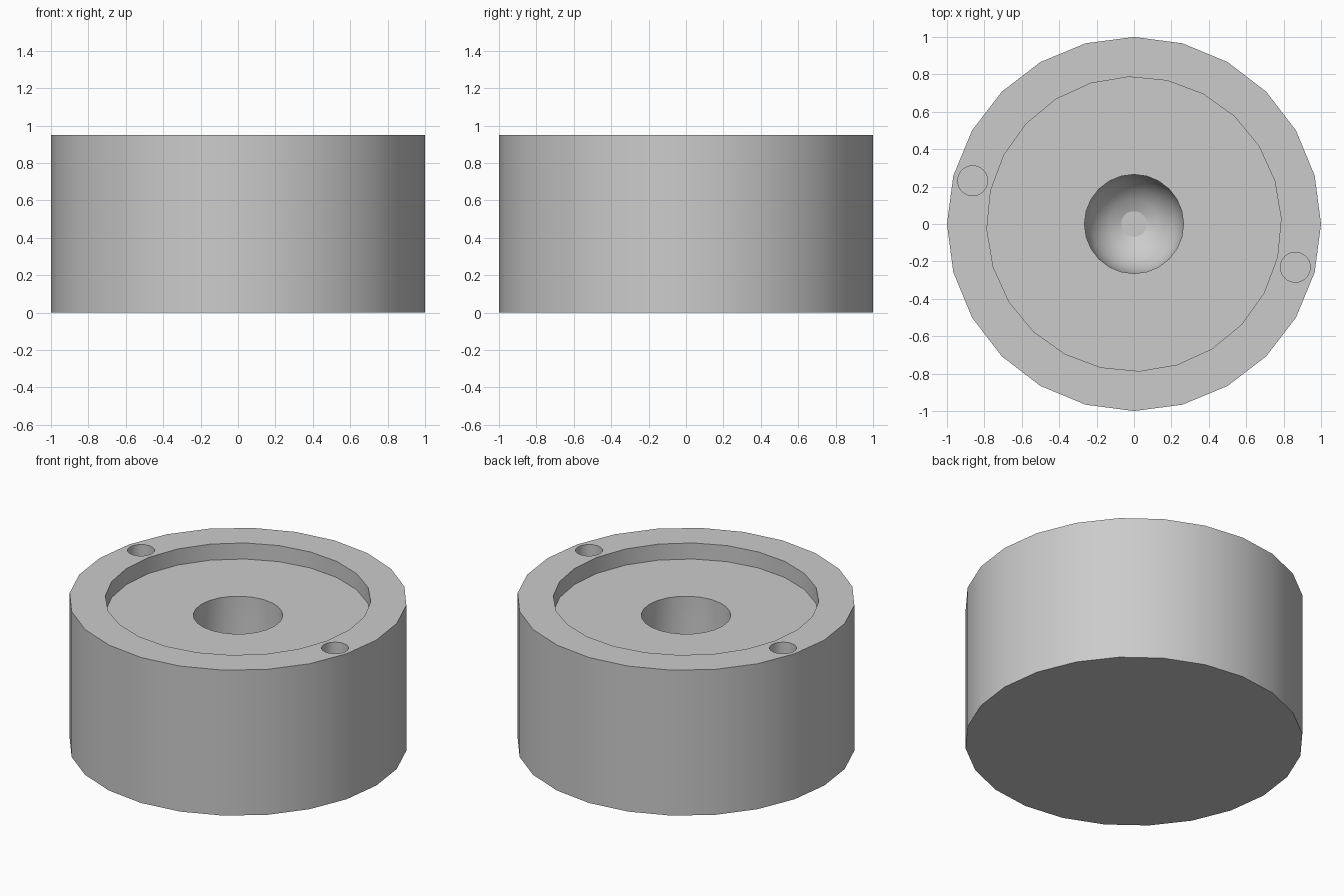
import bpy
import bmesh
from math import sin, cos, radians, tau

cube = bpy.data.objects.get("Cube")
if cube:
    bpy.data.objects.remove(cube, do_unlink=True)

HEIGHT = 0.95
FLOOR = 0.845      # recess floor
ABOVE = 1.1        # cutters reach past the top face
SIDES = 24

grey = bpy.data.materials.new("plain grey")
grey.use_nodes = True
grey.diffuse_color = (0.6, 0.6, 0.6, 1)
grey.node_tree.nodes["Principled BSDF"].inputs["Base Color"].default_value = (0.6, 0.6, 0.6, 1)


def lathe(name, profile, sides=SIDES, turn=0.0, centre=(0, 0)):
    """Closed solid of revolution; profile is (radius, z) from bottom to top."""
    bm = bmesh.new()
    rings = []
    for r, z in profile:
        angles = [radians(turn) + tau * i / sides for i in range(sides)]
        rings.append([bm.verts.new((centre[0] + r * cos(a), centre[1] + r * sin(a), z))
                      for a in angles])
    for low, high in zip(rings, rings[1:]):
        for i in range(sides):
            j = (i + 1) % sides
            bm.faces.new((low[i], low[j], high[j], high[i]))
    bm.faces.new(rings[0][::-1])
    bm.faces.new(rings[-1])
    mesh = bpy.data.meshes.new(name)
    bm.to_mesh(mesh)
    bm.free()
    mesh.materials.append(grey)
    obj = bpy.data.objects.new(name, mesh)
    bpy.context.collection.objects.link(obj)
    return obj


# Main drum
body = lathe("round_base", [(1, 0), (1, HEIGHT)])

# Wide shallow recess
cutters = [lathe("recess_cutter", [(0.787, FLOOR), (0.787, ABOVE)], turn=2)]

# Central bore with a hemispherical bottom
R, BOWL_Z = 0.265, 0.45
bowl = [(R * sin(radians(a)), BOWL_Z - R * cos(radians(a))) for a in range(15, 91, 15)]
cutters.append(lathe("bore_cutter", bowl + [(R, ABOVE)]))

# Two opposite pin holes in the rim
for side, angle in (("left", -15), ("right", 165)):
    a = radians(angle)
    cutters.append(lathe(side + "_pin_hole_cutter", [(0.08, 0.7), (0.08, ABOVE)], 32,
                         centre=(0.893 * cos(a), 0.893 * sin(a))))

# Cut the openings, then drop the cutters
bpy.ops.object.select_all(action="DESELECT")
body.select_set(True)
bpy.context.view_layer.objects.active = body
for cutter in cutters:
    cutter.hide_render = True
    mod = body.modifiers.new(cutter.name, "BOOLEAN")
    mod.operation = "DIFFERENCE"
    mod.solver = "EXACT"
    mod.object = cutter
    bpy.ops.object.modifier_apply(modifier=mod.name)
for cutter in cutters:
    bpy.data.objects.remove(cutter, do_unlink=True)

bpy.ops.object.shade_smooth_by_angle(angle=radians(20))
